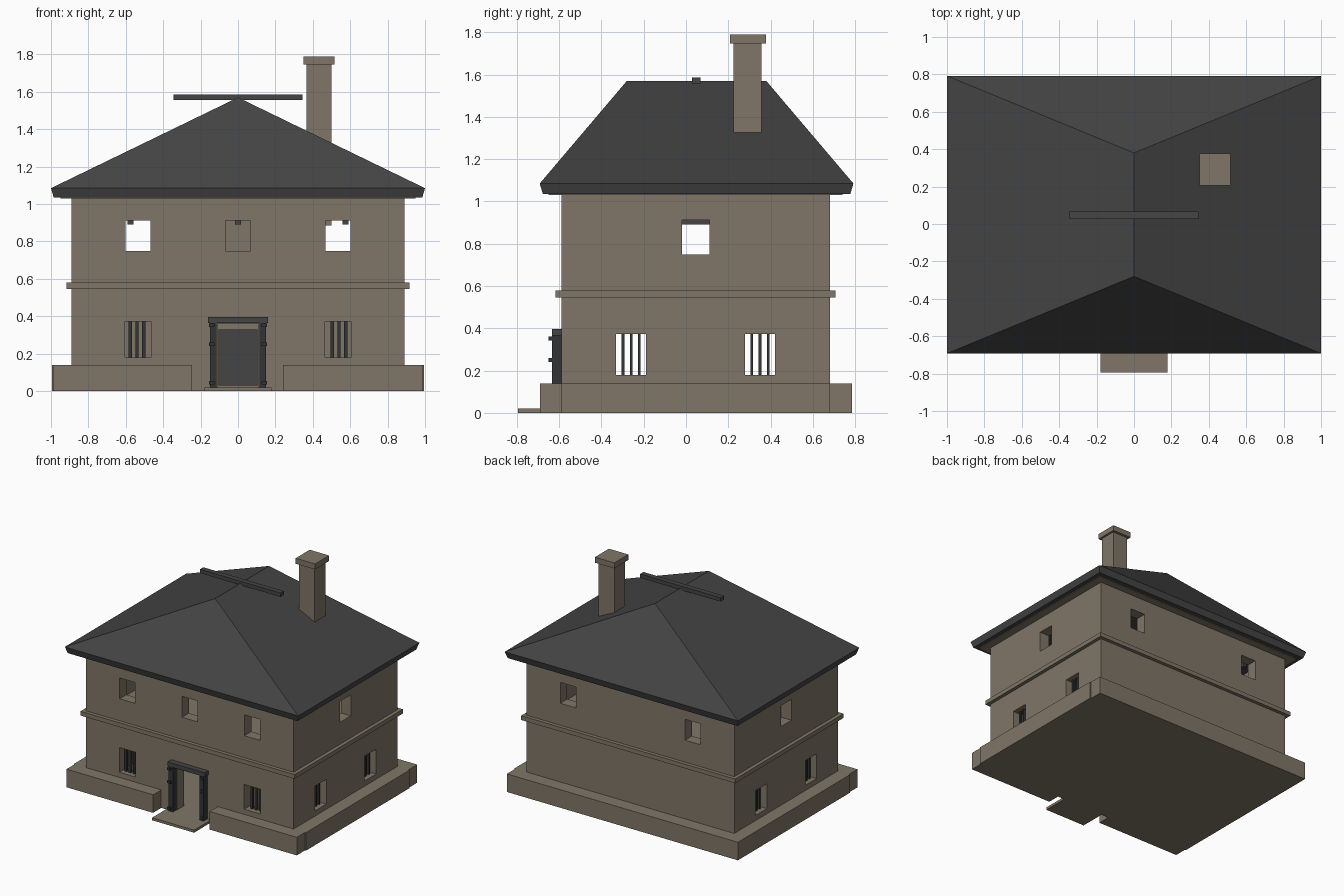
import bpy, bmesh

old = bpy.data.objects.get("Cube")
if old:
    bpy.data.objects.remove(old, do_unlink=True)


def material(name, r, g, b):
    m = bpy.data.materials.new(name)
    m.use_nodes = True
    m.diffuse_color = (r, g, b, 1)
    m.node_tree.nodes["Principled BSDF"].inputs["Base Color"].default_value = (r, g, b, 1)
    return m


STONE = material("warm_stone", 0.215, 0.18, 0.135)
SLATE = material("charcoal_roof", 0.058, 0.058, 0.058)
IRON = material("dark_iron", 0.032, 0.034, 0.036)


def finish(name, bm, mat):
    bmesh.ops.recalc_face_normals(bm, faces=bm.faces)
    me = bpy.data.meshes.new(name)
    bm.to_mesh(me)
    bm.free()
    ob = bpy.data.objects.new(name, me)
    bpy.context.collection.objects.link(ob)
    if mat:
        me.materials.append(mat)
    return ob


def box(name, x, y, z, mat):
    """Box from (low, high) pairs on each axis."""
    bm = bmesh.new()
    bmesh.ops.create_cube(bm, size=1)
    for v in bm.verts:
        v.co = [r[0] if c < 0 else r[1] for c, r in zip(v.co, (x, y, z))]
    return finish(name, bm, mat)


def cut(target, x, y, z):
    """Cut a box-shaped hole through the target."""
    tool = box("cutter", x, y, z, None)
    tool.hide_render = True
    mod = target.modifiers.new("cut", 'BOOLEAN')
    mod.operation = 'DIFFERENCE'
    mod.solver = 'EXACT'
    mod.object = tool
    bpy.context.view_layer.objects.active = target
    bpy.ops.object.modifier_apply(modifier=mod.name)
    bpy.data.objects.remove(tool, do_unlink=True)


def around(c, half):
    return (c - half, c + half)


# Main dimensions
WX, WY0, WY1, T = 0.89, -0.59, 0.68, 0.085
INX, INY = (-WX + T, WX - T), (WY0 + T, WY1 - T)
LOW, HIGH = (0.18, 0.372), (0.75, 0.912)
FRONT, BACK = (WY0 - 0.1, WY0 + 0.15), (WY1 - 0.15, WY1 + 0.1)

# Hollow walls with openings
walls = box("walls", (-WX, WX), (WY0, WY1), (0, 1.035), STONE)
cut(walls, INX, INY, (0.02, 1.1))
for x in (-0.535, 0, 0.535):
    cut(walls, around(x, 0.067), FRONT, HIGH)
for x in (-0.535, 0.535):
    cut(walls, around(x, 0.067), BACK, HIGH)
    cut(walls, around(x, 0.07), FRONT, LOW)
cut(walls, around(0, 0.11), FRONT, (0.02, 0.362))
cut(walls, (-1.2, 1.2), around(0.045, 0.065), HIGH)
for y in (-0.26, 0.35):
    cut(walls, (-1.2, 1.2), around(y, 0.07), LOW)

# Iron window bars
for i in (-1, 0, 1):
    for s, side in ((-1, "right"), (1, "left")):
        box(f"front_bar_{side}", around(s * 0.54 + i * 0.036, 0.009),
            around(WY0 + 0.045, 0.009), LOW, IRON)
        for y in (-0.26, 0.35):
            box(f"side_bar_{side}", around(s * (WX - 0.045), 0.009),
                around(y + i * 0.038, 0.006), LOW, IRON)

# Plinth with a gap for the entrance
PZ = (0, 0.14)
box("plinth_front_right", (-0.987, -0.245), (-0.69, WY0), PZ, STONE)
box("plinth_front_left", (0.24, 0.987), (-0.69, WY0), PZ, STONE)
box("plinth_back", (-0.995, 0.987), (WY1, 0.785), PZ, STONE)
box("plinth_side_right", (-0.995, -WX), (WY0, WY1), PZ, STONE)
box("plinth_side_left", (WX, 0.995), (WY0, WY1), PZ, STONE)
box("door_step", around(0, 0.18), (-0.795, WY0), (0, 0.02), STONE)


def ring(name, out, z, mat):
    """Band projecting from the walls all round."""
    band = box(name, (-WX - out, WX + out), (WY0 - out, WY1 + out), z, mat)
    cut(band, (-WX, WX), (WY0, WY1), (z[0] - 0.1, z[1] + 0.1))


ring("belt_course", 0.028, (0.547, 0.58), STONE)
ring("soffit", 0.06, (1.03, 1.042), STONE)

# Interior floor and ceiling beams
box("upper_floor", INX, INY, (0.547, 0.58), STONE)
for x in (-0.575, 0, 0.575):
    box("ceiling_beam", around(x, 0.015), INY, (0.89, 0.93), SLATE)

# Inner door with small hatch
box("inner_door", around(0, 0.103), (INY[1] - 0.015, INY[1]), (0.03, 0.33), SLATE)
box("inner_door_hatch", (0.01, 0.075), (INY[1] - 0.02, INY[1] - 0.015), (0.15, 0.21), SLATE)

# Entrance frame with studs
box("entrance_lintel", around(0, 0.16), (-0.635, WY0), (0.365, 0.397), SLATE)
for s in (-1, 1):
    box("entrance_post", around(s * 0.132, 0.018), (-0.635, WY0), (0.02, 0.366), IRON)
    for z in (0.045, 0.25, 0.352):
        box("entrance_hinge", around(s * 0.14, 0.014), (-0.65, -0.635), around(z, 0.009), IRON)

# Hipped roof: lower rim, eave rim, ridge
bm = bmesh.new()


def rim(x, y0, y1, z):
    return [bm.verts.new(p) for p in ((-x, y0, z), (x, y0, z), (x, y1, z), (-x, y1, z))]


low, eave = rim(0.985, -0.677, 0.777, 1.035), rim(1, -0.692, 0.792, 1.085)
a, b = bm.verts.new((0, -0.28, 1.57)), bm.verts.new((0, 0.38, 1.57))
bm.faces.new(low)
for i in range(4):
    j = (i + 1) % 4
    bm.faces.new((low[i], low[j], eave[j], eave[i]))
e = eave
for f in ((e[0], e[1], a), (e[1], e[2], b, a), (e[2], e[3], b), (e[3], e[0], a, b)):
    bm.faces.new(f)
finish("hipped_roof", bm, SLATE)
box("ridge_bar", around(0, 0.345), (0.028, 0.068), (1.557, 1.587), SLATE)

# Chimney
box("chimney", (0.365, 0.5), (0.225, 0.357), (0.885, 1.75), STONE)
box("chimney_cap", (0.35, 0.516), (0.207, 0.378), (1.747, 1.79), STONE)
